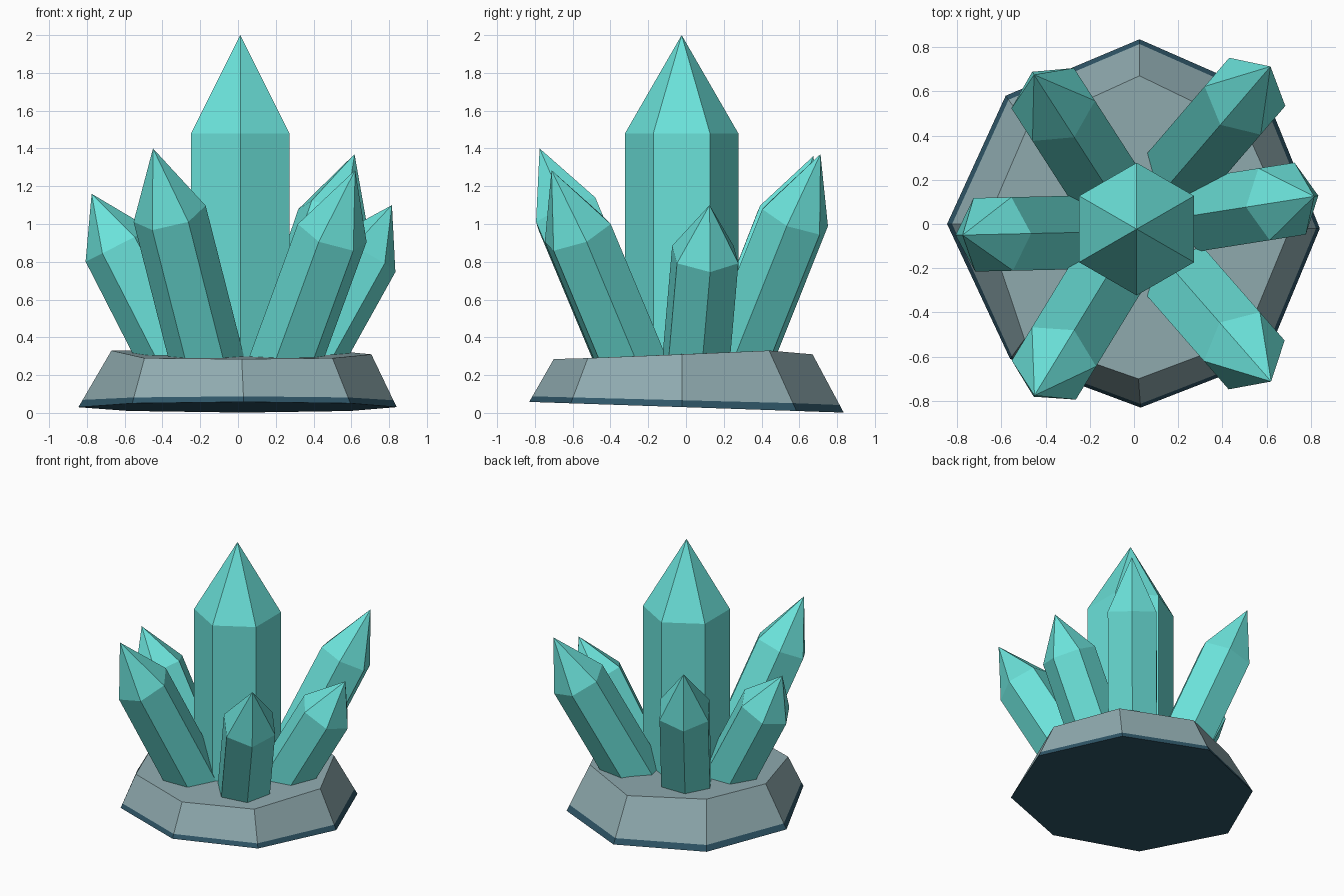
import bpy, bmesh, math
from mathutils import Vector

if "Cube" in bpy.data.objects:
    bpy.data.objects.remove(bpy.data.objects["Cube"])


def material(name, rgb):
    m = bpy.data.materials.new(name)
    m.diffuse_color = (*rgb, 1)
    m.use_nodes = True
    m.node_tree.nodes["Principled BSDF"].inputs["Base Color"].default_value = m.diffuse_color
    return m


teal = material("teal_crystal", (0.147, 0.76, 0.70))
grey = material("grey_rock", (0.28, 0.41, 0.435))
slate = material("dark_slate", (0.028, 0.093, 0.138))


def finish(name, bm, mats):
    bmesh.ops.recalc_face_normals(bm, faces=bm.faces)
    me = bpy.data.meshes.new(name)
    bm.to_mesh(me)
    bm.free()
    for m in mats:
        me.materials.append(m)
    ob = bpy.data.objects.new(name, me)
    bpy.context.collection.objects.link(ob)
    return ob


def crystal(name, foot, tip, r, point_len, sink=0.12):
    """Six-sided prism with a pointed end; one edge faces the lean direction."""
    foot, tip = Vector(foot), Vector(tip)
    axis = (tip - foot).normalized()
    lean = Vector((axis.x, axis.y, 0))
    if lean.length < 1e-4:
        lean = Vector((0, 1, 0))
    v = Vector((0, 0, 1)).cross(lean).normalized()
    u = v.cross(axis).normalized()
    bm = bmesh.new()
    rings = []
    for c in (foot - axis * sink, tip - axis * point_len):
        rings.append([bm.verts.new(c + r * (math.cos(a) * u + math.sin(a) * v))
                      for a in (k * math.pi / 3 for k in range(6))])
    top = bm.verts.new(tip)
    low, high = rings
    bm.faces.new(low)
    for i in range(6):
        j = (i + 1) % 6
        bm.faces.new((low[i], low[j], high[j], high[i]))
        bm.faces.new((high[i], high[j], top))
    finish(name, bm, [teal])


# Rock base: uneven octagon, dark rim and underside, grey slopes and top
bottom_xy = [(0.025, 0.835), (-0.58, 0.58), (-0.845, 0.0), (-0.56, -0.61),
             (0.03, -0.83), (0.595, -0.61), (0.84, -0.02), (0.595, 0.585)]
top_xyz = [(0.025, 0.67, 0.31), (-0.48, 0.44, 0.33), (-0.67, 0.0, 0.33),
           (-0.495, -0.52, 0.29), (0.02, -0.70, 0.285), (0.50, -0.52, 0.29),
           (0.706, -0.02, 0.31), (0.50, 0.44, 0.33)]
bm = bmesh.new()
bottom, rim, top = [], [], []
for (x, y), t in zip(bottom_xy, top_xyz):
    b, t = Vector((x, y, 0.03 - 0.034 * y)), Vector(t)
    bottom.append(bm.verts.new(b))
    rim.append(bm.verts.new(b.lerp(t, 0.13)))
    top.append(bm.verts.new(t))
bm.faces.new(bottom).material_index = 1
bm.faces.new(top)
for i in range(8):
    j = (i + 1) % 8
    bm.faces.new((bottom[i], bottom[j], rim[j], rim[i])).material_index = 1
    bm.faces.new((rim[i], rim[j], top[j], top[i]))
finish("rock_base", bm, [grey, slate])

# Central crystal
crystal("main_crystal", (0.012, -0.023, 0.3), (0.012, -0.023, 2.0), 0.30, 0.52)

# Ring of leaning crystals
crystal("crystal_right", (0.37, 0.055, 0.3), (0.815, 0.125, 1.10), 0.19, 0.30)
crystal("crystal_left", (-0.335, -0.04, 0.3), (-0.775, -0.05, 1.16), 0.192, 0.305)
crystal("crystal_front_left", (-0.17, -0.315, 0.3), (-0.45, -0.775, 1.40), 0.196, 0.385)
crystal("crystal_front_right", (0.26, -0.30, 0.3), (0.62, -0.712, 1.285), 0.194, 0.38)
crystal("crystal_back_right", (0.25, 0.285, 0.3), (0.617, 0.712, 1.37), 0.193, 0.38)
crystal("crystal_back_left", (-0.185, 0.26, 0.3), (-0.452, 0.675, 1.36), 0.194, 0.38)
